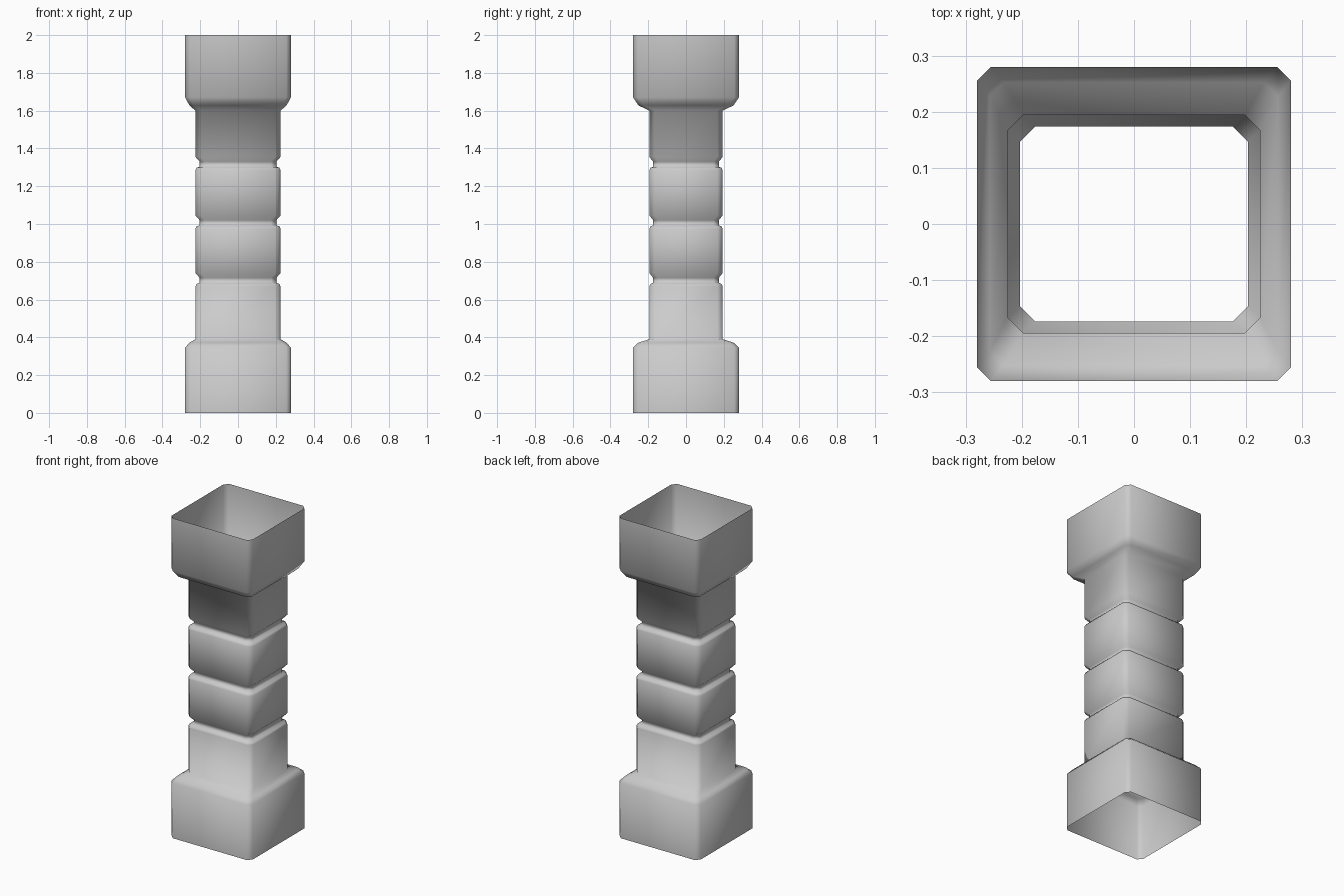
import bpy, bmesh

if "Cube" in bpy.data.objects:
    bpy.data.objects.remove(bpy.data.objects["Cube"])

# cross-section sizes: half width, half depth, corner chamfer
BASE = (0.28, 0.28, 0.025)
FLARE = (0.257, 0.252, 0.025)
NECK = (0.225, 0.194, 0.027)
GROOVE = (0.203, 0.174, 0.027)
LIP = (0.219, 0.188, 0.027)

# plinth and lower shaft
levels = [(0.0, BASE), (0.345, BASE), (0.372, FLARE), (0.39, NECK)]
# three grooves around the shaft
for z in (0.68, 0.985, 1.295):
    levels += [(z - 0.01, NECK), (z + 0.003, LIP), (z + 0.008, GROOVE),
               (z + 0.035, GROOVE), (z + 0.06, NECK)]
# upper shaft and capital
levels += [(1.60, NECK), (1.628, FLARE), (1.67, BASE), (2.0, BASE)]


def ring(bm, z, size):
    """Chamfered rectangle of eight vertices."""
    x, y, c = size
    pts = [(x - c, -y), (x, c - y), (x, y - c), (x - c, y),
           (c - x, y), (-x, y - c), (-x, c - y), (c - x, -y)]
    return [bm.verts.new((px, py, z)) for px, py in pts]


# open-ended square column shell, lofted through the levels
bm = bmesh.new()
rings = [ring(bm, z, s) for z, s in levels]
for lo, hi in zip(rings, rings[1:]):
    for i in range(8):
        j = (i + 1) % 8
        f = bm.faces.new((lo[i], lo[j], hi[j], hi[i]))
        f.smooth = True
mesh = bpy.data.meshes.new("square_column")
bm.to_mesh(mesh)
bm.free()
bpy.context.collection.objects.link(bpy.data.objects.new("square_column", mesh))
